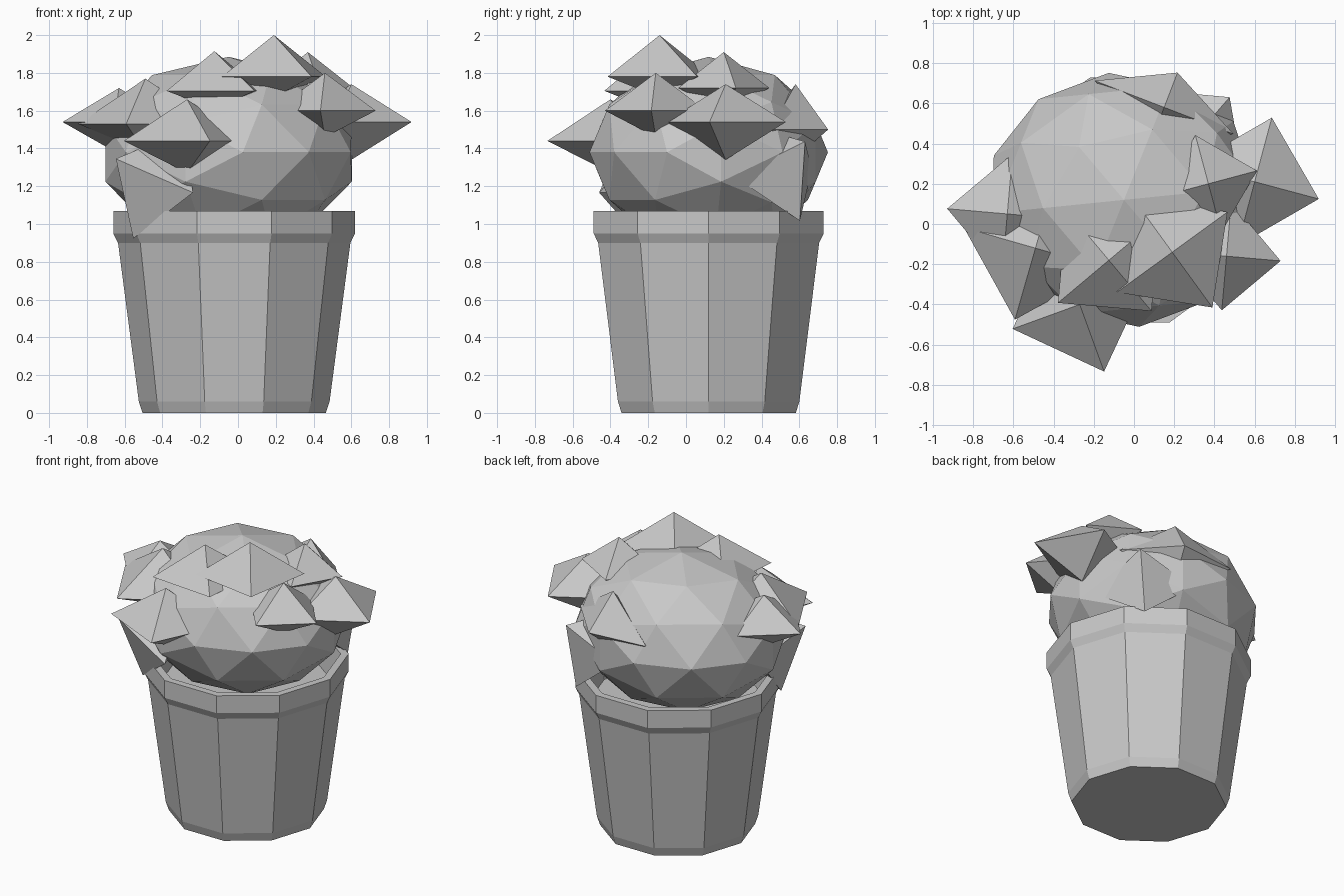
import bpy, bmesh
from math import radians, cos, sin
from mathutils import Vector, Matrix

cube = bpy.data.objects.get("Cube")
if cube:
    bpy.data.objects.remove(cube, do_unlink=True)

AXIS = Vector((-0.02, 0.12, 0))

grey = bpy.data.materials.new("plain grey")
grey.use_nodes = True
grey.diffuse_color = (0.58, 0.58, 0.58, 1)
grey.node_tree.nodes["Principled BSDF"].inputs["Base Color"].default_value = (0.58, 0.58, 0.58, 1)


def finish(name, bm, matrix):
    bmesh.ops.recalc_face_normals(bm, faces=bm.faces)
    mesh = bpy.data.meshes.new(name)
    bm.to_mesh(mesh)
    bm.free()
    mesh.transform(matrix)
    mesh.materials.append(grey)
    obj = bpy.data.objects.new(name, mesh)
    bpy.context.collection.objects.link(obj)
    return obj


# Ten-sided tub with a raised rim and a hollow inside
def make_tub(profile, sides=10):
    bm = bmesh.new()
    rings = []
    for radius, z in profile:
        angles = [radians(360 * i / sides) for i in range(sides)]
        rings.append([bm.verts.new((radius * cos(a), radius * sin(a), z)) for a in angles])
    for low, high in zip(rings, rings[1:]):
        for i in range(sides):
            j = (i + 1) % sides
            bm.faces.new((low[i], low[j], high[j], high[i]))
    bm.faces.new(rings[0])
    bm.faces.new(rings[-1])
    finish("tub", bm, Matrix.Translation(AXIS))


make_tub([(0.485, 0), (0.505, 0.06), (0.615, 0.90), (0.64, 0.95),
          (0.64, 1.07), (0.59, 1.07), (0.56, 0.85)])

# Faceted scoop, turned so that an edge midpoint sits on top
bm = bmesh.new()
bmesh.ops.create_icosphere(bm, subdivisions=2, radius=1)
top = max(bm.verts, key=lambda v: v.co.z)
mid = top.link_edges[0].other_vert(top).co.copy()
bm.transform(mid.rotation_difference(Vector((0, 0, 1))).to_matrix().to_4x4())
spin = radians(128) + Vector((1, 0)).angle_signed(top.co.xy)
finish("scoop", bm, Matrix.Translation((-0.05, 0.12, 1.38))
       @ Matrix.Diagonal((0.69, 0.635, 0.505, 1)) @ Matrix.Rotation(spin, 4, "Z"))


# Topping chunk: a four-cornered double pyramid, optionally narrowed or tilted outwards
def make_chunk(name, centre, radius, angle, up, down, tilt=0, narrow=1):
    bm = bmesh.new()
    rim = [bm.verts.new(p) for p in ((radius, 0, 0), (0, radius * narrow, 0),
                                     (-radius, 0, 0), (0, -radius * narrow, 0))]
    for tip in (bm.verts.new((0, 0, up)), bm.verts.new((0, 0, -down))):
        for i in range(4):
            bm.faces.new((rim[i], rim[(i + 1) % 4], tip))
    centre = Vector(centre)
    out = (centre - AXIS).xy
    lean = Matrix.Rotation(radians(tilt), 4, Vector((-out.y, out.x, 0)))
    finish(name, bm, Matrix.Translation(centre) @ lean @ Matrix.Rotation(radians(angle), 4, "Z"))


chunks = {
    "top_chunk": ((0.19, -0.14, 1.78), 0.34, 36, 0.22, 0.11),
    "front_left_chunk": ((0.46, -0.16, 1.60), 0.27, -5, 0.20, 0.14),
    "left_chunk": ((0.60, 0.21, 1.54), 0.33, -15, 0.20, 0.20),
    "upper_left_chunk": ((0.37, 0.20, 1.72), 0.25, 15, 0.19, 0.12),
    "upper_front_chunk": ((-0.125, -0.18, 1.705), 0.33, 40, 0.21, 0.10),
    "front_chunk": ((-0.27, -0.40, 1.44), 0.355, 20, 0.22, 0.17),
    "right_chunk": ((-0.63, 0.05, 1.54), 0.30, -5, 0.18, 0.17),
    "front_right_chunk": ((-0.49, -0.12, 1.53), 0.37, -16, 0.24, 0.15),
    "back_chunk": ((0.15, 0.58, 1.50), 0.37, -21, 0.24, 0.15, 0, 0.5),
    "low_back_left_chunk": ((0.31, 0.46, 1.27), 0.31, -40, 0.29, 0.12, 55),
    "low_front_right_chunk": ((-0.42, -0.20, 1.21), 0.32, 30, 0.32, 0.12, 65),
}
for name, shape in chunks.items():
    make_chunk(name, *shape)
